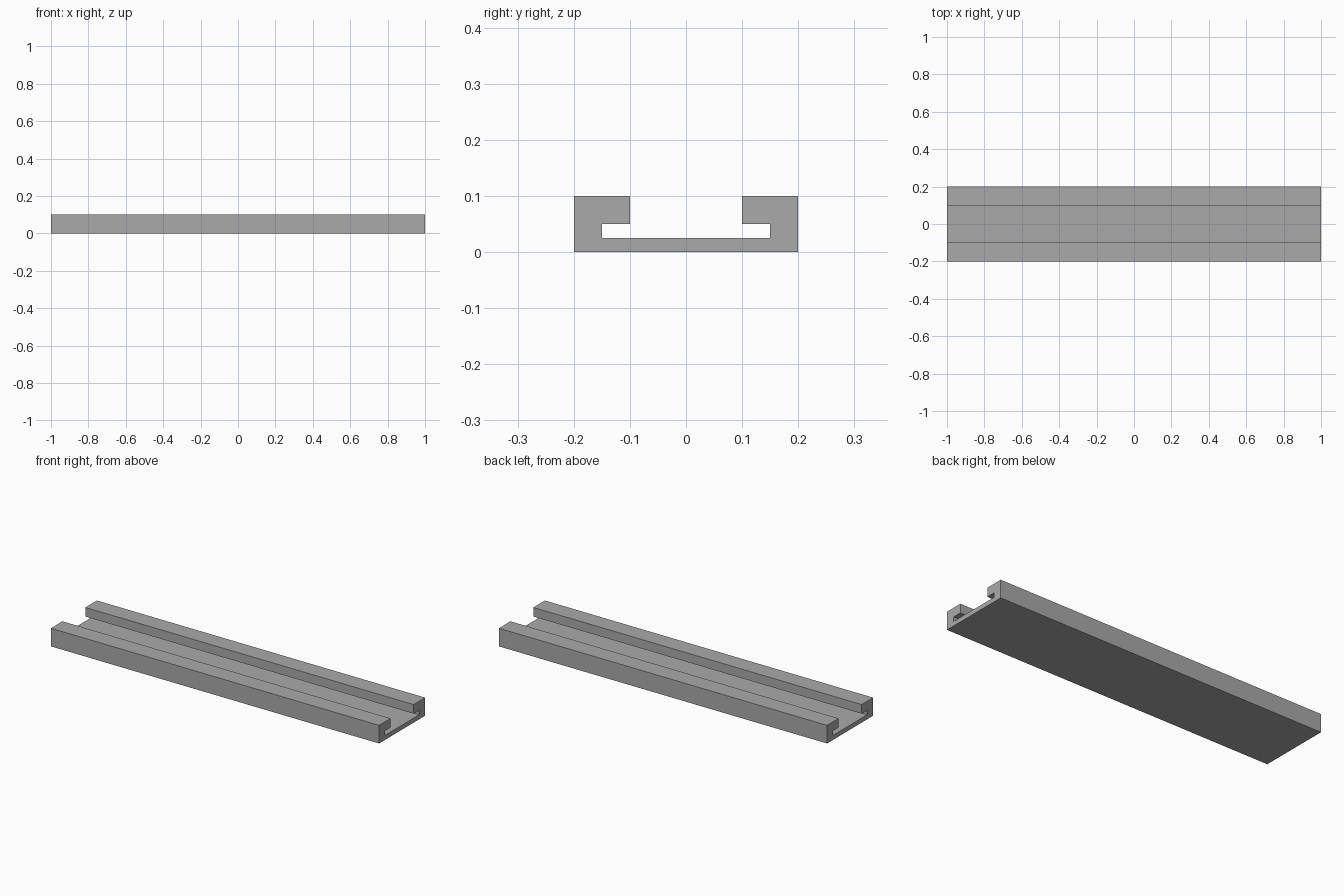
import bpy
import bmesh

cube = bpy.data.objects.get("Cube")
if cube:
    bpy.data.objects.remove(cube, do_unlink=True)

LENGTH = 2.0

# Plain grey metal
grey = bpy.data.materials.new("plain grey")
grey.use_nodes = True
colour = (0.4, 0.4, 0.4, 1)
grey.diffuse_color = colour
grey.node_tree.nodes["Principled BSDF"].inputs["Base Color"].default_value = colour

# Half of the slotted channel section (y, z), from base centre to floor centre
half = [(0.2, 0), (0.2, 0.1), (0.1, 0.1), (0.1, 0.05),
        (0.15, 0.05), (0.15, 0.025)]
section = half + [(-y, z) for y, z in reversed(half)]

# Extrude the section along the rail
bm = bmesh.new()
end = bm.faces.new([bm.verts.new((-LENGTH / 2, y, z)) for y, z in section])
sweep = bmesh.ops.extrude_face_region(bm, geom=[end], use_keep_orig=True)
moved = [v for v in sweep["geom"] if isinstance(v, bmesh.types.BMVert)]
bmesh.ops.translate(bm, verts=moved, vec=(LENGTH, 0, 0))
bmesh.ops.recalc_face_normals(bm, faces=bm.faces[:])

mesh = bpy.data.meshes.new("slotted_rail")
bm.to_mesh(mesh)
bm.free()
mesh.materials.append(grey)
rail = bpy.data.objects.new("slotted_rail", mesh)
bpy.context.collection.objects.link(rail)
